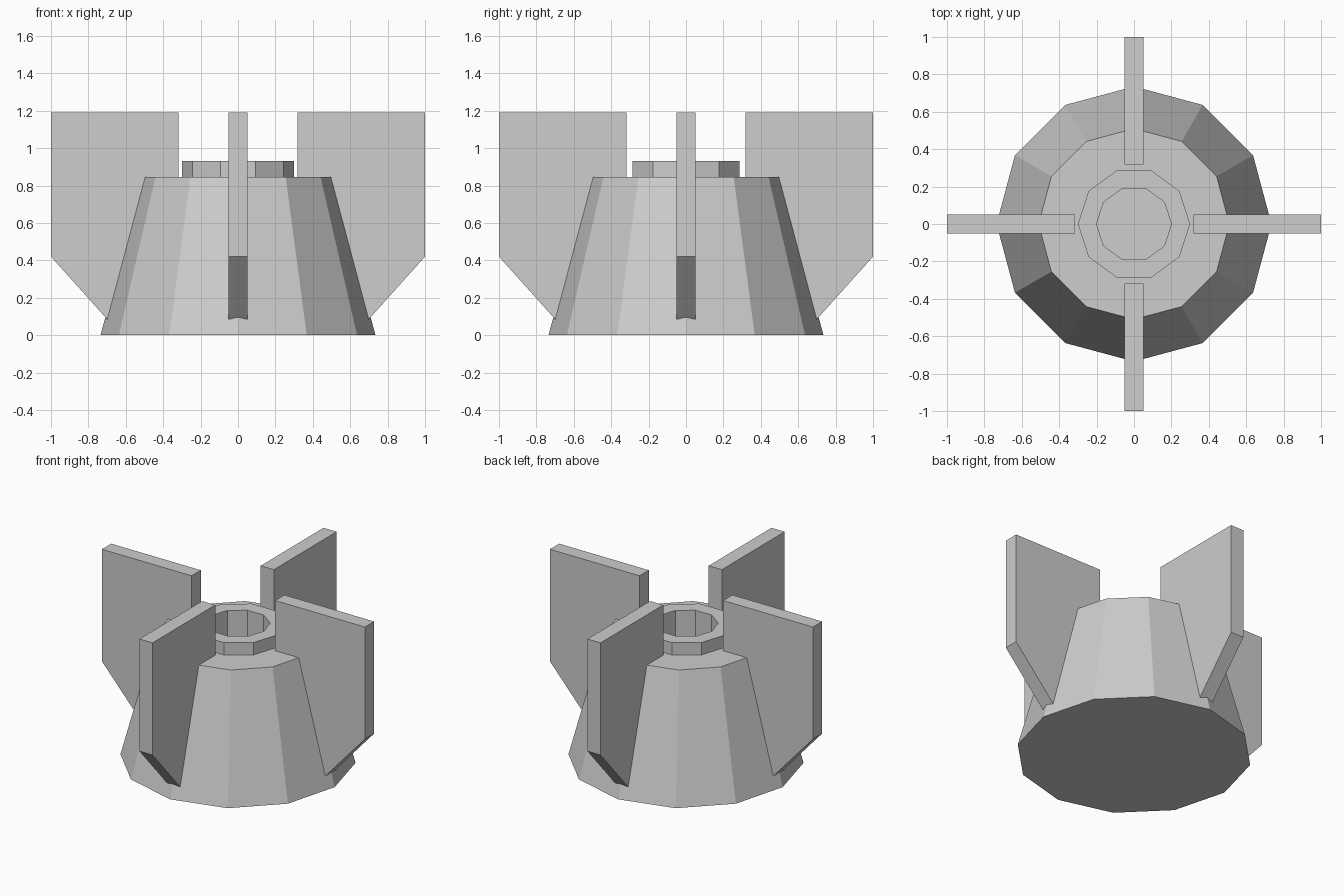
import bpy
import bmesh
from math import cos, sin, pi
from mathutils import Matrix

old = bpy.data.objects.get("Cube")
if old:
    bpy.data.objects.remove(old, do_unlink=True)

# One plain grey for everything
GREY = (0.61, 0.61, 0.61, 1.0)
grey = bpy.data.materials.new("plain grey")
grey.use_nodes = True
grey.diffuse_color = GREY
grey.node_tree.nodes["Principled BSDF"].inputs["Base Color"].default_value = GREY


def finish(name, bm):
    bmesh.ops.recalc_face_normals(bm, faces=bm.faces)
    mesh = bpy.data.meshes.new(name)
    bm.to_mesh(mesh)
    bm.free()
    mesh.materials.append(grey)
    obj = bpy.data.objects.new(name, mesh)
    bpy.context.collection.objects.link(obj)
    return obj


def frustum(name, sides, r_low, r_high, z_low, z_high):
    """Closed many-sided frustum with a corner on the +x axis."""
    bm = bmesh.new()
    rings = []
    for r, z in ((r_low, z_low), (r_high, z_high)):
        rings.append([bm.verts.new((r * cos(2 * pi * i / sides),
                                    r * sin(2 * pi * i / sides), z))
                      for i in range(sides)])
    low, high = rings
    bm.faces.new(low)
    bm.faces.new(high)
    for i in range(sides):
        j = (i + 1) % sides
        bm.faces.new((low[i], low[j], high[j], high[i]))
    return finish(name, bm)


def cut(obj, cutter):
    mod = obj.modifiers.new("bore", "BOOLEAN")
    mod.operation = "DIFFERENCE"
    mod.solver = "EXACT"
    mod.object = cutter
    with bpy.context.temp_override(object=obj, active_object=obj,
                                   selected_objects=[obj]):
        bpy.ops.object.modifier_apply(modifier=mod.name)


def fin(name, angle):
    """Upright plate reaching out from the body along the given direction."""
    profile = [(0.318, 1.19), (1.0, 1.19), (1.0, 0.42), (0.65, 0.03), (0.318, 0.5)]
    bm = bmesh.new()
    face = bm.faces.new([bm.verts.new((x, -0.05, z)) for x, z in profile])
    side = bmesh.ops.extrude_face_region(bm, geom=[face])["geom"]
    bmesh.ops.translate(bm, vec=(0, 0.1, 0),
                        verts=[v for v in side if isinstance(v, bmesh.types.BMVert)])
    bmesh.ops.transform(bm, matrix=Matrix.Rotation(angle, 4, "Z"), verts=bm.verts)
    return finish(name, bm)


# Tapered body and collar, with a blind bore down the middle
body = frustum("body", 12, 0.735, 0.51, 0.0, 0.845)
collar = frustum("collar", 10, 0.3, 0.3, 0.845, 0.93)
bore = frustum("bore_cutter", 10, 0.2, 0.2, 0.45, 1.1)
bore.hide_render = True
for part in (body, collar):
    cut(part, bore)
bpy.data.objects.remove(bore, do_unlink=True)

# Four fins
for i, label in enumerate(("left", "back", "right", "front")):
    fin(label + "_fin", i * pi / 2)
